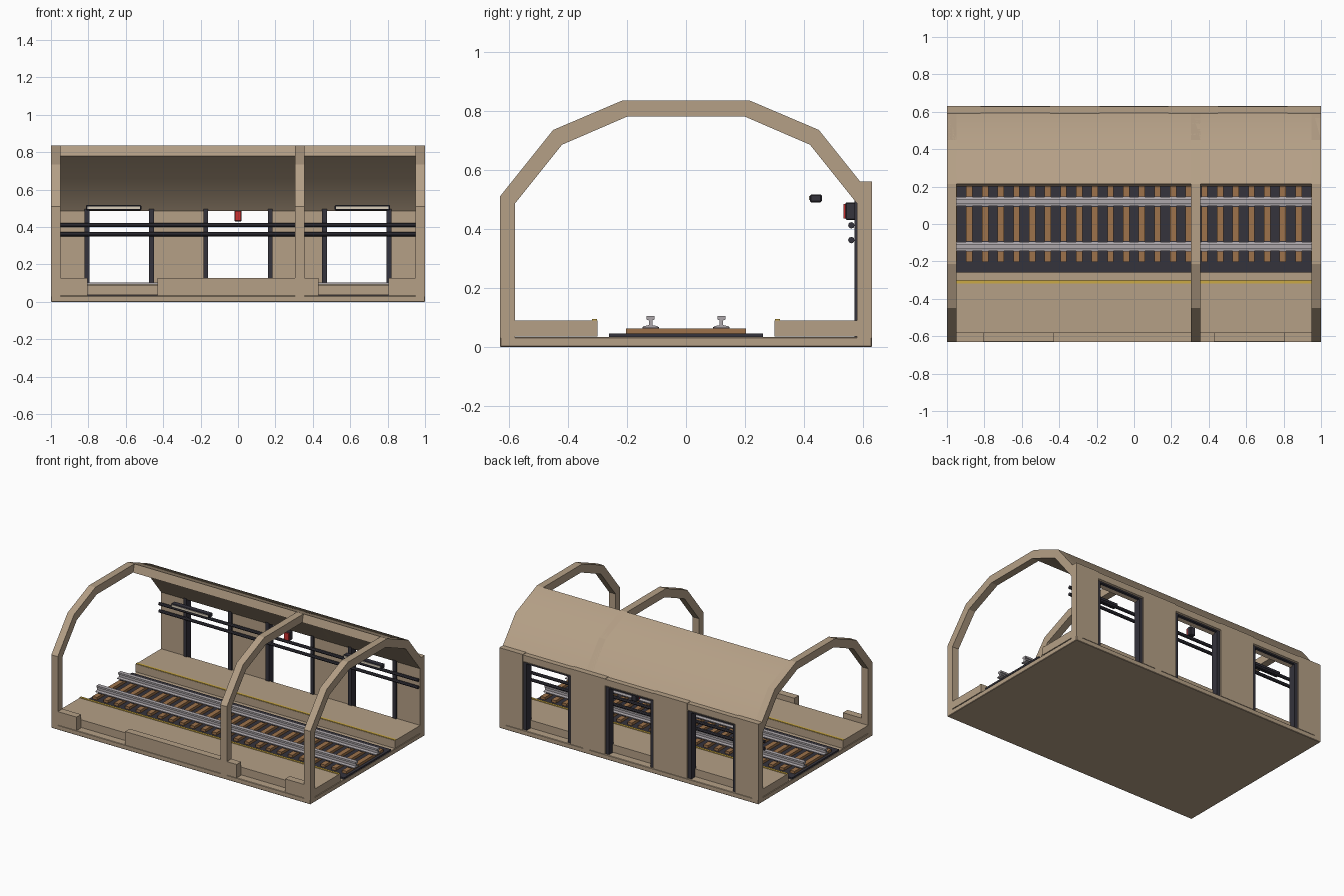
import bpy, bmesh, math

if "Cube" in bpy.data.objects:
    bpy.data.objects.remove(bpy.data.objects["Cube"])

def material(name, r, g, b):
    m = bpy.data.materials.new(name)
    m.diffuse_color = (r, g, b, 1)
    m.use_nodes = True
    m.node_tree.nodes["Principled BSDF"].inputs["Base Color"].default_value = m.diffuse_color
    return m

TAN = material("tan_concrete", 0.46, 0.35, 0.24)
DARK = material("dark_metal", 0.035, 0.033, 0.045)
WOOD = material("sleeper_wood", 0.34, 0.17, 0.07)
STEEL = material("rail_steel", 0.42, 0.39, 0.41)
YELLOW = material("safety_yellow", 0.6, 0.4, 0.06)
RED = material("signal_red", 0.6, 0.03, 0.03)
PALE = material("lamp_pale", 0.7, 0.62, 0.5)

def finish(bm, name, mat):
    bmesh.ops.recalc_face_normals(bm, faces=bm.faces)
    me = bpy.data.meshes.new(name)
    bm.to_mesh(me)
    bm.free()
    me.materials.append(mat)
    ob = bpy.data.objects.new(name, me)
    bpy.context.collection.objects.link(ob)
    return ob

def box(name, x, y, z, mat, bevel=0):
    bm = bmesh.new()
    bmesh.ops.create_cube(bm, size=1)
    for v in bm.verts:
        for i, (lo, hi) in enumerate((x, y, z)):
            v.co[i] = lo if v.co[i] < 0 else hi
    ob = finish(bm, name, mat)
    if bevel:
        mod = ob.modifiers.new("bevel", 'BEVEL')
        mod.width = bevel
        mod.segments = 1
    return ob

def extrude_x(name, profile, x0, x1, mat):
    """Sweep a closed (y, z) profile from x0 to x1."""
    bm = bmesh.new()
    face = bm.faces.new([bm.verts.new((x0, y, z)) for y, z in profile])
    ext = bmesh.ops.extrude_face_region(bm, geom=[face])
    moved = [g for g in ext["geom"] if isinstance(g, bmesh.types.BMVert)]
    bmesh.ops.translate(bm, verts=moved, vec=(x1 - x0, 0, 0))
    return finish(bm, name, mat)

# Floor slab, track bed
box("floor_slab", (-1, 1), (-0.63, 0.63), (0, 0.033), TAN, 0.003)
box("track_bed", (-1, 1), (-0.26, 0.26), (0.033, 0.045), DARK)

# Arch ribs: outer and mirrored inner half profiles
outer = [(0.63, 0.03), (0.63, 0.51), (0.45, 0.735), (0.215, 0.835)]
inner = [(0.58, 0.03), (0.58, 0.485), (0.42, 0.685), (0.2, 0.78)]
flip = lambda pts: [(-y, z) for y, z in reversed(pts)]
arch = outer + flip(outer) + flip(flip(inner + flip(inner)))[::-1]
for i, x in enumerate((-1, 0.305, 0.95)):
    extrude_x(f"arch_rib_{i}", arch, x, x + 0.05, TAN)

# Curved vault covering the back side
vault = extrude_x("vault_shell", outer[1:] + inner[:0:-1], -0.998, 0.998, TAN)
bpy.context.view_layer.objects.active = vault
vault.select_set(True)
bpy.ops.object.shade_smooth_by_angle(angle=math.radians(40))
vault.select_set(False)

# Back wall: piers, lintels and dark door frames
doors = [(-0.82, -0.45), (-0.185, 0.185), (0.45, 0.82)]
edges = [-1] + [x for d in doors for x in d] + [1]
for i in range(0, len(edges), 2):
    box(f"wall_pier_{i // 2}", (edges[i], edges[i + 1]), (0.58, 0.63), (0.033, 0.56), TAN)
for i, (a, b) in enumerate(doors):
    box(f"door_lintel_{i}", (a, b), (0.582, 0.628), (0.51, 0.557), TAN)
    box(f"door_jamb_left_{i}", (a, a + 0.025), (0.57, 0.62), (0.033, 0.51), DARK)
    box(f"door_jamb_right_{i}", (b - 0.025, b), (0.57, 0.62), (0.033, 0.51), DARK)
    box(f"door_header_{i}", (a, b), (0.575, 0.62), (0.495, 0.51), DARK)

# Cut-down front wall
for i, (a, b) in enumerate(((-1, -0.805), (-0.43, 0.43), (0.805, 1))):
    box(f"front_low_wall_{i}", (a, b), (-0.63, -0.58), (0.033, 0.127), TAN)

# Platforms with edge strips, and rails, on both sides
rail = [(0.025, 0.065), (0.025, 0.07), (0.006, 0.074), (0.006, 0.09),
        (0.014, 0.093), (0.014, 0.105)]
for side, s in (("front", -1), ("back", 1)):
    span = lambda a, b: tuple(sorted((s * a, s * b)))
    box(f"{side}_platform", (-1, 1), span(0.3, 0.58), (0.036, 0.09), TAN)
    box(f"{side}_edge_strip", (-1, 1), span(0.302, 0.318), (0.088, 0.094), YELLOW)
    shape = [(s * 0.12 + y, z) for y, z in rail + flip(rail)]
    extrude_x(f"{side}_rail", shape, -1, 1, STEEL)

# Sleepers with dark tie plates
for i in range(24):
    x = (i - 11.5) * 0.0838
    box(f"sleeper_{i}", (x - 0.017, x + 0.017), (-0.203, 0.203), (0.043, 0.063), WOOD)
    for s in (-1, 1):
        box(f"tie_plate_{i}", (x - 0.015, x + 0.015),
            (s * 0.12 - 0.028, s * 0.12 + 0.028), (0.06, 0.067), DARK)

# Wall pipes
for i, z in enumerate((0.362, 0.412)):
    ring = [(0.56 + 0.011 * math.cos(k * math.pi / 4), z + 0.011 * math.sin(k * math.pi / 4))
            for k in range(8)]
    extrude_x(f"wall_pipe_{i}", ring, -1, 1, DARK)

# Hanging lamps
for i, x in enumerate((-0.665, 0.665)):
    box(f"lamp_housing_{i}", (x - 0.148, x + 0.148), (0.42, 0.46), (0.49, 0.517), DARK, 0.004)
    box(f"lamp_diffuser_{i}", (x - 0.14, x + 0.14), (0.417, 0.425), (0.497, 0.511), PALE)

# Signal box above the centre door
box("signal_box", (-0.02, 0.02), (0.54, 0.575), (0.43, 0.49), DARK, 0.004)
box("signal_face", (-0.017, 0.017), (0.533, 0.545), (0.435, 0.485), RED)
